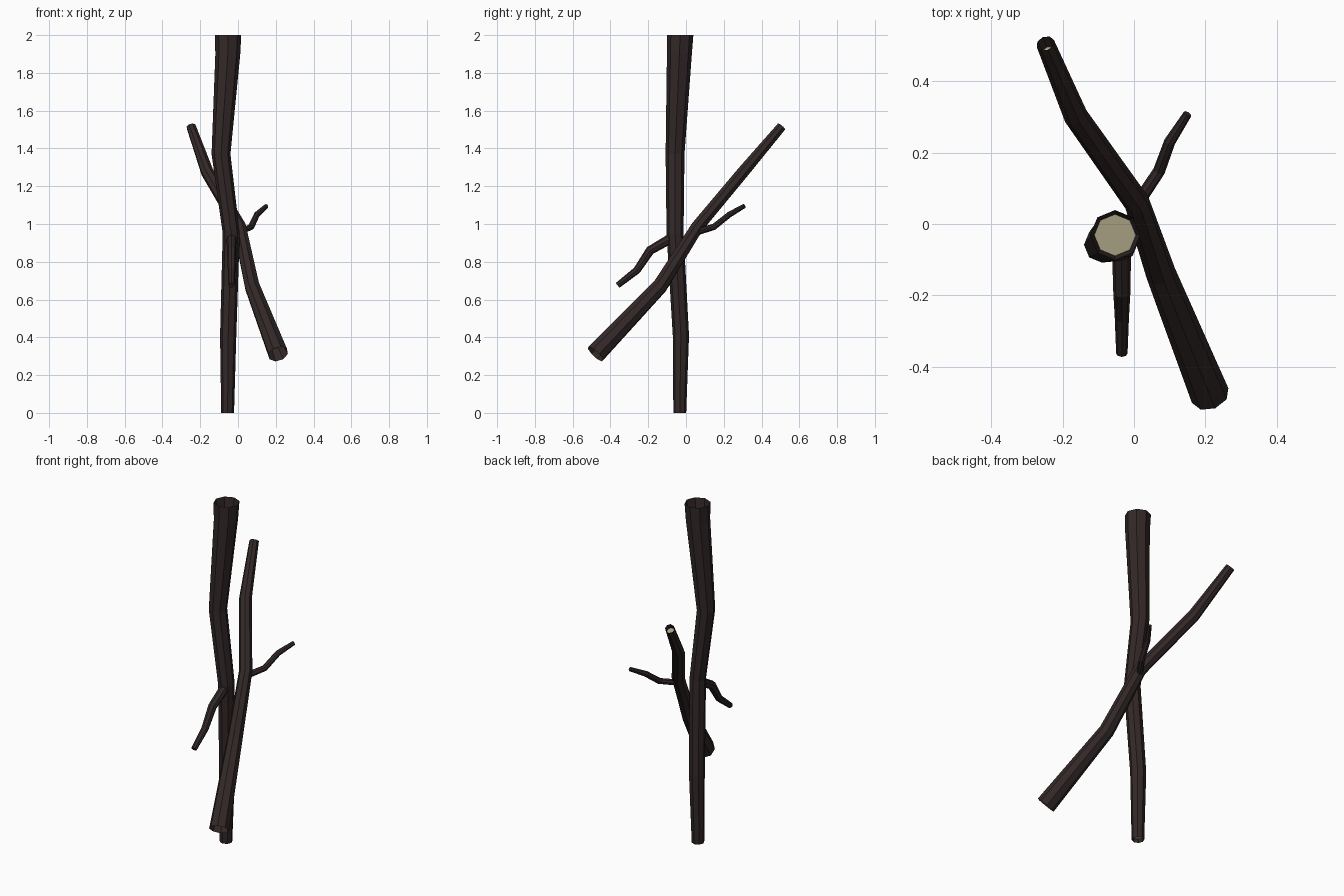
import bpy
import bmesh
from math import cos, sin, tau
from mathutils import Vector

cube = bpy.data.objects.get("Cube")
if cube:
    bpy.data.objects.remove(cube, do_unlink=True)

SIDES = 8


def make_material(name, color):
    mat = bpy.data.materials.new(name)
    mat.use_nodes = True
    mat.diffuse_color = color
    bsdf = mat.node_tree.nodes["Principled BSDF"]
    bsdf.inputs["Base Color"].default_value = color
    bsdf.inputs["Roughness"].default_value = 0.9
    return mat


bark = make_material("dark bark", (0.033, 0.021, 0.021, 1))
wood = make_material("pale wood", (0.38, 0.34, 0.22, 1))


def ring(bm, centre, axis, radius):
    """Octagon of vertices around a centre, square to the axis."""
    side = Vector((0, 1, 0)) if abs(axis.z) > 0.9 else Vector((0, 0, 1))
    u = side.cross(axis).normalized()
    v = axis.cross(u)
    return [bm.verts.new(centre + radius * (cos(tau * i / SIDES) * u + sin(tau * i / SIDES) * v))
            for i in range(SIDES)]


def bridge(bm, a, b):
    for i in range(SIDES):
        j = (i + 1) % SIDES
        bm.faces.new((a[i], a[j], b[j], b[i]))


def hollow_end(bm, rim, centre, outward, radius, depth):
    """Sunken pale heartwood inside a bark rim."""
    floor = [bm.verts.new(centre - outward * depth + (v.co - centre) * 0.83) for v in rim]
    bridge(bm, rim, floor)
    bm.faces.new(floor).material_index = 1


def branch(name, points, start_depth=0, end_depth=0):
    """Tapered octagonal limb through (x, y, z, radius) points."""
    bm = bmesh.new()
    pos = [Vector(p[:3]) for p in points]
    last = len(pos) - 1
    rings, axes = [], []
    for i, p in enumerate(points):
        before = (pos[i] - pos[i - 1]).normalized() if i > 0 else Vector()
        after = (pos[i + 1] - pos[i]).normalized() if i < last else Vector()
        axes.append((before + after).normalized())
        if name == "trunk":
            axes[i] = Vector((0, 0, 1))
        rings.append(ring(bm, pos[i], axes[i], p[3]))
    for a, b in zip(rings, rings[1:]):
        bridge(bm, a, b)
    for i, depth, sign in ((0, start_depth, -1), (last, end_depth, 1)):
        if depth:
            hollow_end(bm, rings[i], pos[i], axes[i] * sign, points[i][3], depth)
        else:
            bm.faces.new(rings[i])
    bmesh.ops.recalc_face_normals(bm, faces=bm.faces)
    mesh = bpy.data.meshes.new(name)
    bm.to_mesh(mesh)
    bm.free()
    mesh.materials.append(bark)
    mesh.materials.append(wood)
    obj = bpy.data.objects.new(name, mesh)
    bpy.context.collection.objects.link(obj)
    return obj


# Upright limb, thicker towards the top
branch("trunk", [
    (-0.055, -0.033, 0, 0.034),
    (-0.052, -0.027, 0.41, 0.043),
    (-0.036, -0.058, 0.95, 0.045),
    (-0.09, -0.058, 1.37, 0.05),
    (-0.054, -0.035, 1.9, 0.066),
    (-0.053, -0.031, 2, 0.07),
], 0.02, 0.09)

# Long limb leaning across the trunk
branch("leaning_branch", [
    (0.213, -0.48, 0.312, 0.055),
    (0.075, -0.138, 0.67, 0.042),
    (0.008, 0.06, 0.985, 0.036),
    (-0.163, 0.302, 1.275, 0.034),
    (-0.248, 0.505, 1.515, 0.026),
], 0.08, 0.04)

# Small side twigs
branch("front_twig", [
    (-0.035, -0.06, 0.935, 0.027),
    (-0.034, -0.19, 0.86, 0.024),
    (-0.034, -0.26, 0.755, 0.02),
    (-0.034, -0.362, 0.675, 0.016),
])
branch("back_twig", [
    (0.005, 0.05, 0.955, 0.018),
    (0.07, 0.148, 0.985, 0.017),
    (0.1, 0.23, 1.05, 0.016),
    (0.15, 0.308, 1.095, 0.012),
])
